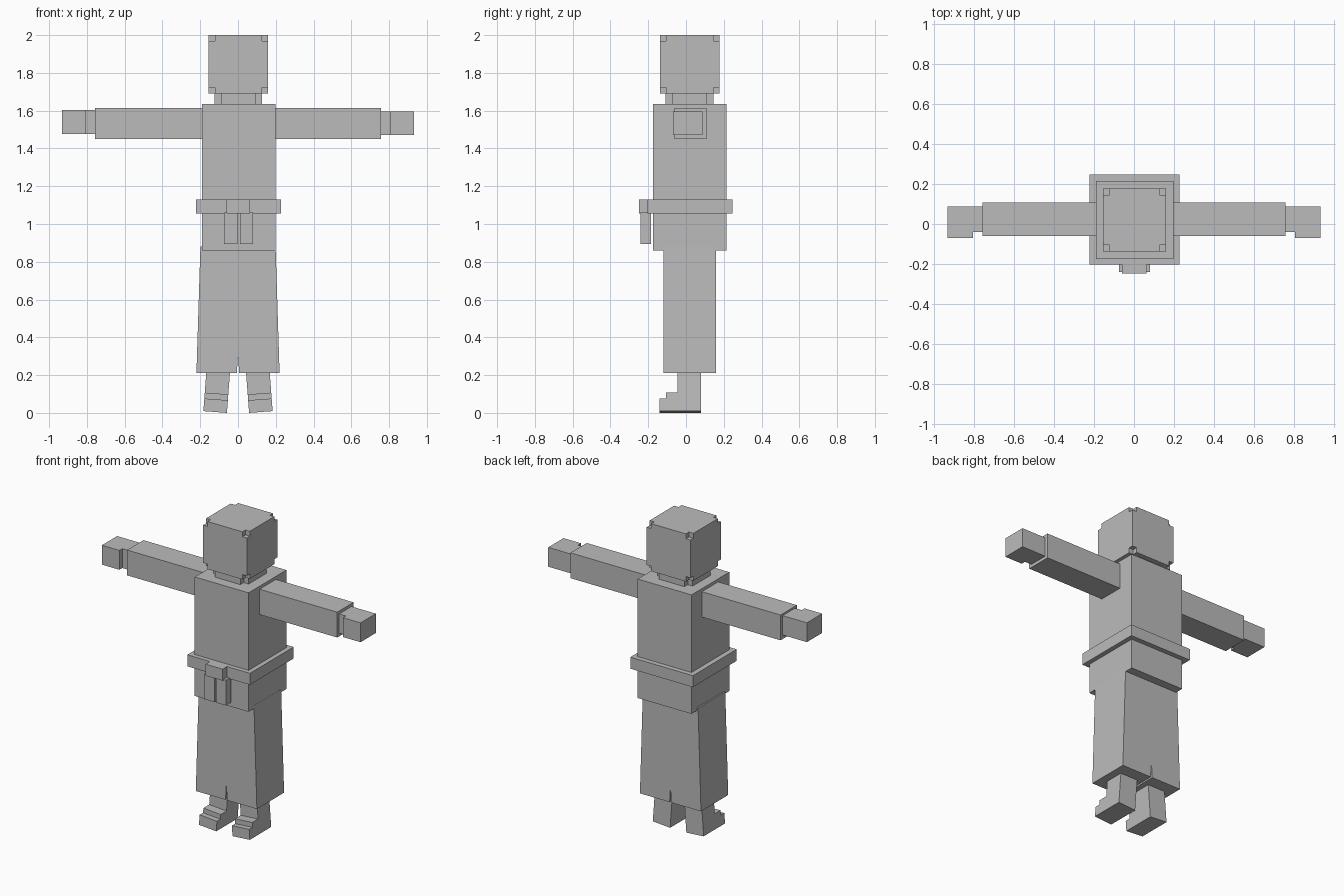
import bpy, bmesh, math

if "Cube" in bpy.data.objects:
    bpy.data.objects.remove(bpy.data.objects["Cube"])

grey = bpy.data.materials.new("plain grey")
grey.diffuse_color = (0.5, 0.5, 0.5, 1)
grey.use_nodes = True
grey.node_tree.nodes["Principled BSDF"].inputs["Base Color"].default_value = grey.diffuse_color


def finish(name, bm):
    bmesh.ops.recalc_face_normals(bm, faces=bm.faces)
    mesh = bpy.data.meshes.new(name)
    bm.to_mesh(mesh)
    bm.free()
    mesh.materials.append(grey)
    obj = bpy.data.objects.new(name, mesh)
    bpy.context.collection.objects.link(obj)
    return obj


def prism(name, rings):
    """Solid between two matching outlines."""
    bm = bmesh.new()
    a, b = [[bm.verts.new(p) for p in ring] for ring in rings]
    bm.faces.new(a)
    bm.faces.new(b)
    for i in range(len(a)):
        j = (i + 1) % len(a)
        bm.faces.new((a[i], a[j], b[j], b[i]))
    return finish(name, bm)


def box(name, x, y, z):
    return prism(name, [[(x[0], y[0], h), (x[1], y[0], h),
                         (x[1], y[1], h), (x[0], y[1], h)] for h in z])


def notched_box(name, x, y, z, cut, removed):
    """Box on a 3x3x3 grid of cells, with the removed cells left out."""
    bm = bmesh.new()
    cuts = [(a, a + cut, b - cut, b) for a, b in (x, y, z)]
    cells = {(i, j, k) for i in range(3) for j in range(3) for k in range(3)
             if not removed(i, j, k)}
    for cell in cells:
        for axis in range(3):
            for side in (0, 1):
                near = list(cell)
                near[axis] += 2 * side - 1
                if tuple(near) in cells:
                    continue
                u, v = (axis + 1) % 3, (axis + 2) % 3
                loop = []
                for du, dv in ((0, 0), (1, 0), (1, 1), (0, 1)):
                    p = [0, 0, 0]
                    p[axis] = cuts[axis][cell[axis] + side]
                    p[u] = cuts[u][cell[u] + du]
                    p[v] = cuts[v][cell[v] + dv]
                    loop.append(bm.verts.new(p))
                bm.faces.new(loop)
    bmesh.ops.remove_doubles(bm, verts=bm.verts, dist=0.0001)
    bmesh.ops.recalc_face_normals(bm, faces=bm.faces)
    bmesh.ops.dissolve_limit(bm, angle_limit=0.01, verts=bm.verts, edges=bm.edges)
    return finish(name, bm)


# Head with its corners cut away, on a neck with cut upright edges
notched_box("head", (-0.155, 0.16), (-0.138, 0.177), (1.69, 2.0), 0.032,
            lambda i, j, k: 1 not in (i, j, k))
notched_box("neck", (-0.125, 0.128), (-0.108, 0.145), (1.56, 1.69), 0.035,
            lambda i, j, k: i != 1 and j != 1)

# Torso, belt, knot and hanging belt ends
box("torso", (-0.19, 0.198), (-0.174, 0.215), (0.86, 1.635))
box("belt", (-0.223, 0.228), (-0.203, 0.247), (1.055, 1.13))
box("belt_knot", (-0.06, 0.063), (-0.248, -0.19), (1.055, 1.13))
box("belt_end_left", (-0.075, -0.003), (-0.24, -0.185), (0.895, 1.06))
box("belt_end_right", (0.01, 0.08), (-0.24, -0.185), (0.895, 1.06))

for side, s in (("left", -1), ("right", 1)):
    # Sleeve and hand, the hand narrower at the wrist
    box("sleeve_" + side, (s * 0.19, s * 0.757), (-0.06, 0.108), (1.45, 1.615))
    lift = 0.004 if s < 0 else -0.003
    hand = [(0.74, -0.04), (0.806, -0.04), (0.806, -0.07),
            (0.932, -0.07), (0.932, 0.087), (0.74, 0.087)]
    prism("hand_" + side, [[(s * x, y, z + lift) for x, y in hand]
                           for z in (1.473, 1.599)])

    # Flared trouser leg, parted by a narrow slit at the hem
    leg = [(0, 0.88), (0, 0.315), (0.006, 0.212), (0.22, 0.212), (0.199, 0.88)]
    prism("trouser_" + side, [[(s * x, y, z) for x, z in leg]
                              for y in (-0.12, 0.16)])

    # Foot with a stepped toe, tilted outwards
    c, t = math.cos(0.075), math.sin(0.075)
    foot = [(0.08, 0), (-0.14, 0), (-0.14, 0.067), (-0.105, 0.067),
            (-0.105, 0.098), (-0.045, 0.098), (-0.045, 0.3), (0.08, 0.3)]
    prism("foot_" + side, [[(s * (0.121 + u * c - w * t), y, w * c + (u + 0.0625) * t)
                            for y, w in foot] for u in (-0.0625, 0.0625)])
